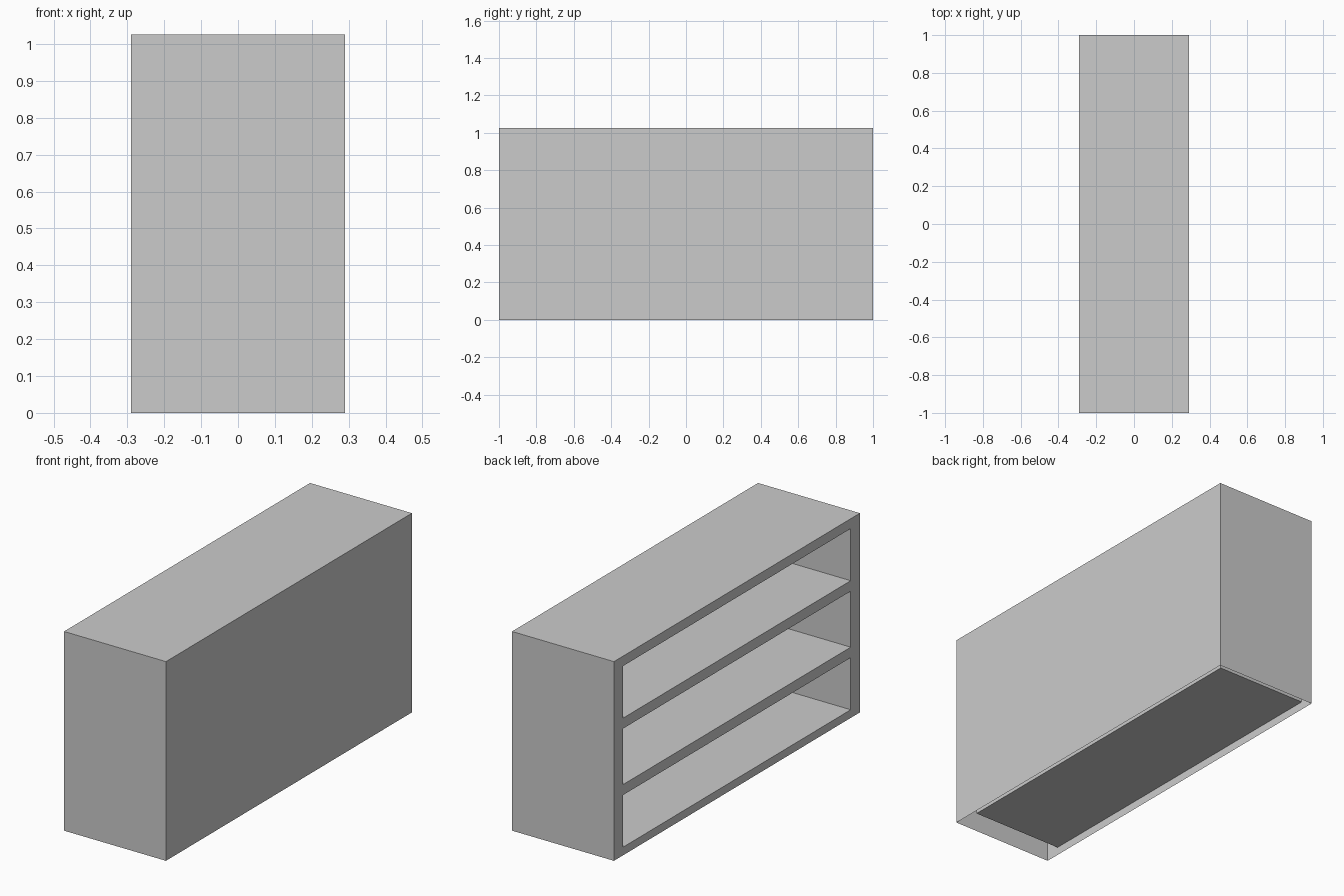
import bpy, bmesh, math
from mathutils import Vector

if "Cube" in bpy.data.objects:
    bpy.data.objects.remove(bpy.data.objects["Cube"])

W, L, H = 0.58, 2.0, 1.025           # depth (x), length (y), height (z)
DEPTH = 0.515                        # depth of each compartment
YS = [-L / 2, -0.925, 0.925, L / 2]
ZS = [0, 0.042, 0.31, 0.364, 0.652, 0.706, 0.974, H]

bm = bmesh.new()

# Open face on the -x side: a grid of frame rails and openings
grid = [[bm.verts.new((-W / 2, y, z)) for y in YS] for z in ZS]
openings = []
for i in range(len(ZS) - 1):
    for j in range(len(YS) - 1):
        f = bm.faces.new((grid[i][j], grid[i + 1][j], grid[i + 1][j + 1], grid[i][j + 1]))
        if j == 1 and i % 2 == 1:
            openings.append(f)

# Outer shell: sweep the outline back, leaving the underside open
rim = [e for e in bm.edges if e.is_boundary and any(v.co.z > 1e-4 for v in e.verts)]
swept = bmesh.ops.extrude_edge_only(bm, edges=rim)["geom"]
back = [g for g in swept if isinstance(g, bmesh.types.BMVert)]
bmesh.ops.translate(bm, verts=back, vec=(W, 0, 0))

# Solid back panel
back.sort(key=lambda v: math.atan2(v.co.z - H / 2, v.co.y))
panel = bm.faces.new(back)

# Compartments: push the openings inwards
for f in bmesh.ops.extrude_discrete_faces(bm, faces=openings)["faces"]:
    bmesh.ops.translate(bm, verts=f.verts, vec=(DEPTH, 0, 0))

# Outward normals
bmesh.ops.recalc_face_normals(bm, faces=bm.faces)
bm.normal_update()
if panel.normal.dot(Vector((1, 0, 0))) < 0:
    bmesh.ops.reverse_faces(bm, faces=bm.faces)

mesh = bpy.data.meshes.new("shelf_unit")
bm.to_mesh(mesh)
bm.free()
bpy.context.collection.objects.link(bpy.data.objects.new("shelf_unit", mesh))
